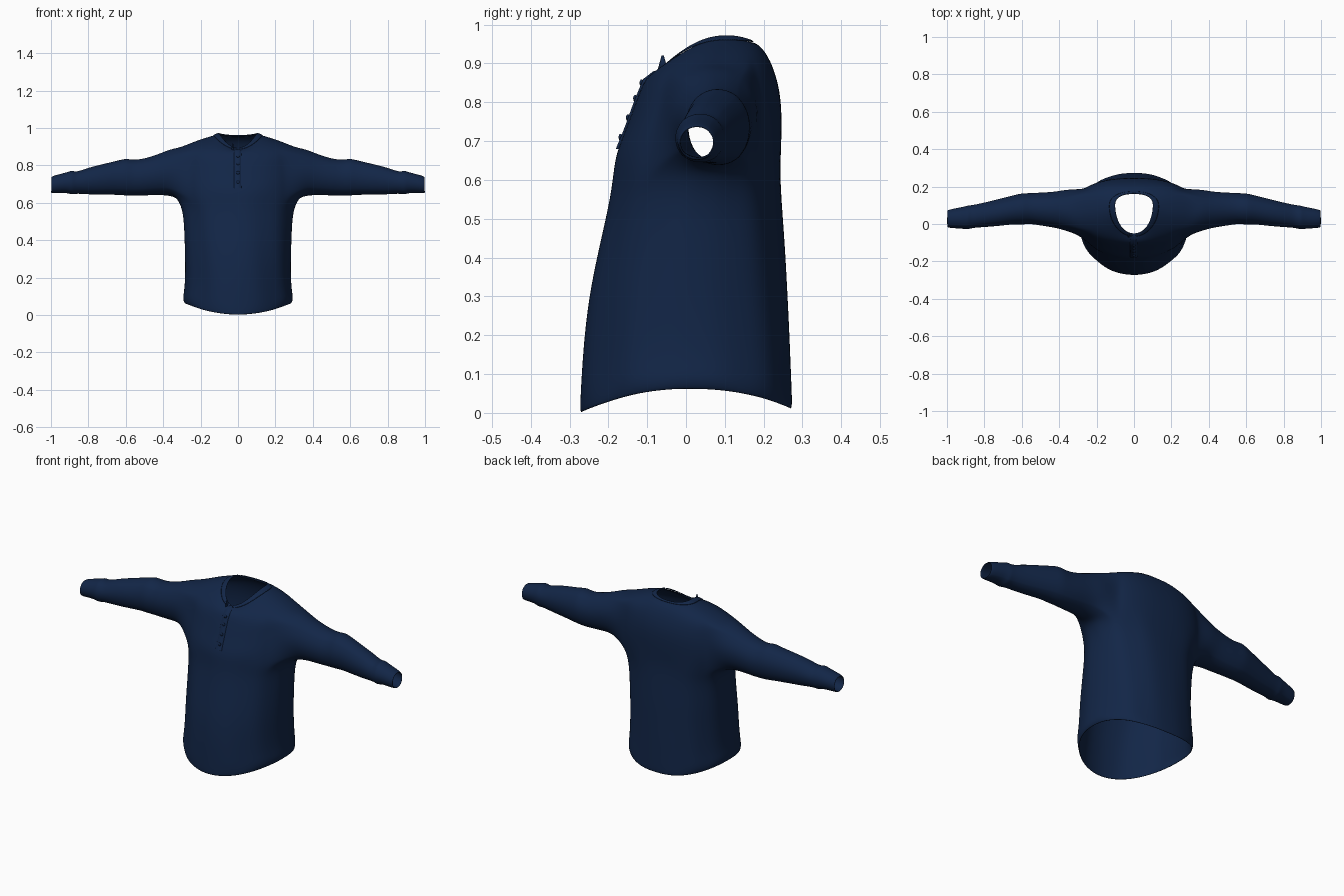
import bpy, bmesh, math
from mathutils import Vector

if "Cube" in bpy.data.objects:
    bpy.data.objects.remove(bpy.data.objects["Cube"])

navy = bpy.data.materials.new("navy cloth")
navy.diffuse_color = (0.006, 0.019, 0.063, 1)
navy.use_nodes = True
navy.node_tree.nodes["Principled BSDF"].inputs["Base Color"].default_value = navy.diffuse_color

N = 48      # columns around the torso
HALF = 5    # armhole half-width in columns
R0, R1 = 8, 12  # armhole bottom and top rings

# front y, front z, side x, side y, side z, back y, back z
RINGS = [
    (-.274, .00, .285, 0, .060, .274, .01),
    (-.272, .05, .296, 0, .085, .273, .05),
    (-.268, .12, .288, 0, .13, .27, .12),
    (-.262, .20, .283, 0, .20, .267, .20),
    (-.250, .30, .283, 0, .30, .262, .30),
    (-.230, .40, .286, .01, .40, .257, .40),
    (-.207, .50, .290, .02, .50, .25, .50),
    (-.193, .57, .300, .035, .57, .245, .57),
    (-.187, .62, .325, .055, .625, .243, .63),
    (-.180, .67, .330, .07, .70, .246, .70),
    (-.155, .73, .330, .07, .77, .247, .77),
    (-.137, .78, .320, .07, .83, .242, .83),
    (-.120, .825, .310, .07, .895, .227, .885),
    (-.105, .86, .240, .08, .925, .208, .925),
    (-.085, .878, .165, .09, .950, .185, .952),
    (-.050, .89, .103, .10, .968, .160, .957),
]

# x, front y, back y, bottom z, top z
SLEEVE = [
    (.36, -.040, .190, .636, .888), (.42, -.022, .176, .642, .862),
    (.50, -.010, .172, .638, .836), (.56, .000, .168, .637, .828),
    (.60, -.006, .168, .638, .838), (.64, -.002, .158, .642, .826),
    (.72, -.012, .137, .643, .808), (.80, -.018, .117, .644, .788),
    (.865, -.022, .103, .650, .763), (.888, -.031, .102, .642, .774),
    (.91, -.027, .095, .652, .764), (.96, -.024, .085, .652, .752),
    (1.0, -.020, .076, .650, .740),
]


def ring_point(r, a, grow=0.0):
    fy, fz, sx, sy, sz, by, bz = r
    c, s = math.cos(a), math.sin(a)
    ey, ez = (by, bz) if s > 0 else (fy, fz)
    p = .85 if s > 0 else 1
    x = math.copysign(abs(c) ** p, c) * (sx + grow)
    y = sy + abs(s) ** p * (ey - sy + math.copysign(grow, s))
    return Vector((x, y, sz + (ez - sz) * s * s))


def finish(name, bm, thick=0.0, levels=0):
    bmesh.ops.recalc_face_normals(bm, faces=bm.faces)
    me = bpy.data.meshes.new(name)
    bm.to_mesh(me)
    bm.free()
    me.materials.append(navy)
    ob = bpy.data.objects.new(name, me)
    bpy.context.collection.objects.link(ob)
    for f in me.polygons:
        f.use_smooth = True
    if thick:
        m = ob.modifiers.new("thickness", 'SOLIDIFY')
        m.thickness, m.offset = thick, -1
    if levels:
        m = ob.modifiers.new("smooth", 'SUBSURF')
        m.levels = m.render_levels = levels
    return ob


# Shirt body with armholes, sleeves grown from the armhole edges
bm = bmesh.new()
grid = []
for i, r in enumerate(RINGS):
    row = []
    for j in range(N):
        a = 2 * math.pi * j / N
        p = ring_point(r, a)
        if 0 < i < 9:  # soft hanging folds
            k = 1 + .012 * math.sin(9 * a + 4 * p.z) * abs(math.sin(2 * a))
            p.x, p.y = p.x * k, p.y * k
        row.append(bm.verts.new(p))
    grid.append(row)


def in_armhole(i, j):
    jj = (j + N // 2) % N - N // 2
    return R0 <= i < R1 and (-HALF <= jj < HALF or abs(j + .5 - N / 2) < HALF)


for i in range(len(RINGS) - 1):
    for j in range(N):
        if not in_armhole(i, j):
            k = (j + 1) % N
            bm.faces.new((grid[i][j], grid[i][k], grid[i + 1][k], grid[i + 1][j]))

loop_ids = [(R0, j) for j in range(-HALF, HALF)]
loop_ids += [(i, HALF) for i in range(R0, R1)]
loop_ids += [(R1, j) for j in range(HALF, -HALF, -1)]
loop_ids += [(i, -HALF) for i in range(R1, R0, -1)]
for side in (1, -1):
    prev = [grid[i][j % N if side > 0 else (N // 2 - j) % N] for i, j in loop_ids]
    angles = [math.atan2((v.co.z - .757) / .13, (v.co.y - .07) / .125) for v in prev]
    for x, y0, y1, z0, z1 in SLEEVE:
        cur = [bm.verts.new((side * x, (y0 + y1) / 2 + (y1 - y0) / 2 * math.cos(a),
                             (z0 + z1) / 2 + (z1 - z0) / 2 * math.sin(a))) for a in angles]
        n = len(cur)
        for q in range(n):
            w = (q + 1) % n
            bm.faces.new((prev[q], prev[w], cur[w], cur[q]))
        prev = cur
finish("shirt_body_and_sleeves", bm, .007, 2)

# Collar band around the neckline, open at the front
bm = bmesh.new()
lo = tuple(.55 * a + .45 * b for a, b in zip(RINGS[-1], RINGS[-2]))
rows = []
for r, g, up in ((lo, .004, .002), (RINGS[-1], .004, .006), (RINGS[-1], -.003, .004)):
    rows.append([bm.verts.new(ring_point(r, -math.pi / 2 + .06 + (2 * math.pi - .12) * j / N, g)
                              + Vector((0, 0, up))) for j in range(N + 1)])
for a, b in zip(rows, rows[1:]):
    for j in range(N):
        bm.faces.new((a[j], a[j + 1], b[j + 1], b[j]))
finish("collar_band", bm, .004, 1)


def front_y(z):
    for a, b in zip(RINGS, RINGS[1:]):
        if a[1] <= z <= b[1]:
            return a[0] + (b[0] - a[0]) * (z - a[1]) / (b[1] - a[1])


# Placket strip down the front
bm = bmesh.new()
rows = []
for k in range(11):
    z = .68 + .02 * k
    rows.append([bm.verts.new((x, front_y(z) - d, z))
                 for x, d in ((-.022, -.003), (-.018, .003), (.014, .005), (.018, -.003))])
for a, b in zip(rows, rows[1:]):
    for j in range(3):
        bm.faces.new((a[j], a[j + 1], b[j + 1], b[j]))
finish("placket", bm)

# Buttons on the placket
for k, z in enumerate((.71, .76, .81, .85)):
    bm = bmesh.new()
    bmesh.ops.create_uvsphere(bm, u_segments=12, v_segments=8, radius=.009)
    bmesh.ops.scale(bm, vec=(1, .6, 1), verts=bm.verts)
    bmesh.ops.translate(bm, vec=(0, front_y(z) - .005, z), verts=bm.verts)
    finish(f"button_{k + 1}", bm)

# Upturned collar tip beside the front opening
bm = bmesh.new()
bmesh.ops.create_cone(bm, cap_ends=True, segments=10, radius1=.014, radius2=.003, depth=.04)
bmesh.ops.scale(bm, vec=(.6, 1, 1), verts=bm.verts)
bmesh.ops.translate(bm, vec=(-.028, -.06, .9), verts=bm.verts)
finish("collar_tip", bm)
